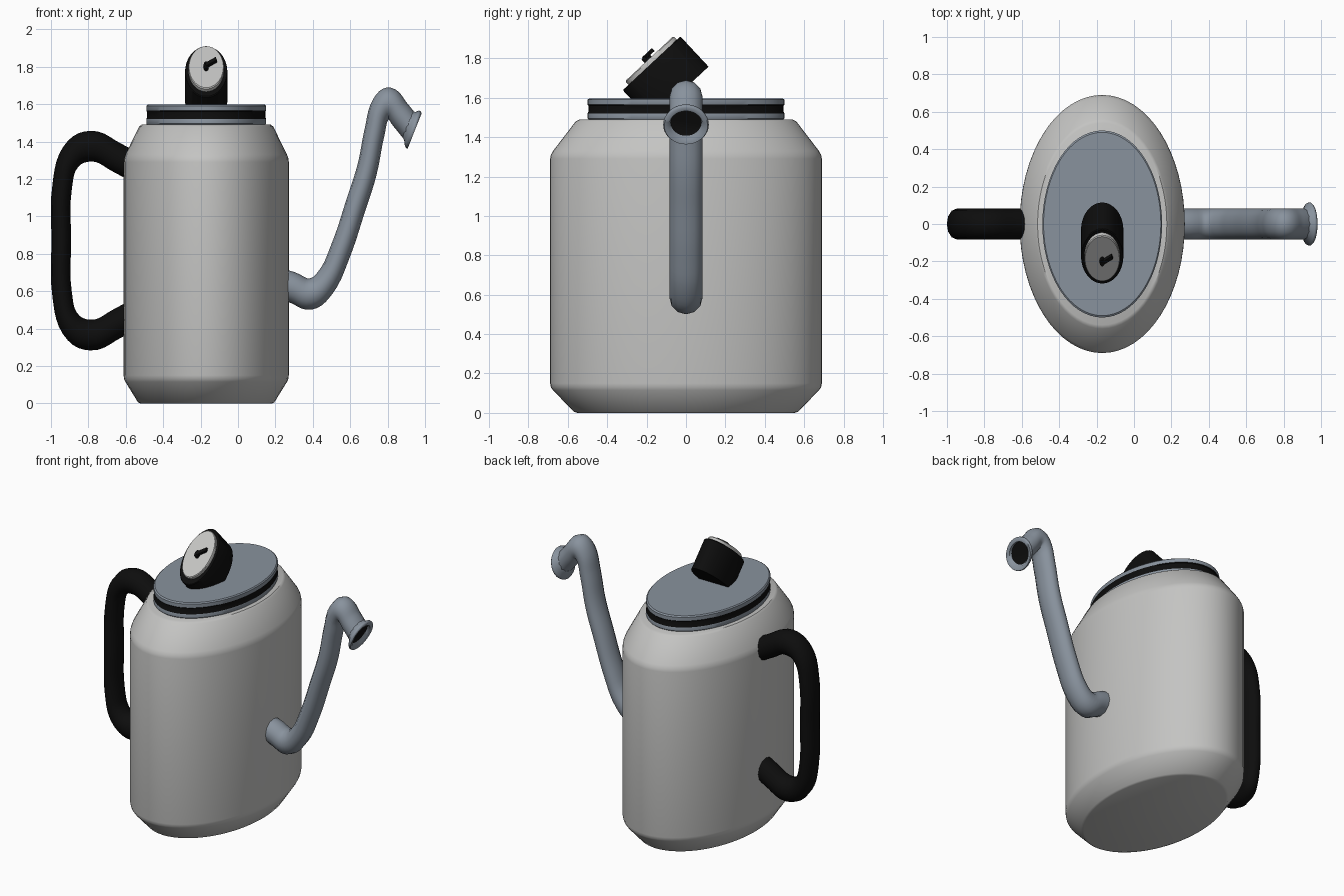
import bpy, bmesh
from math import sin, cos, pi, radians
from mathutils import Vector, Matrix

cube = bpy.data.objects.get("Cube")
if cube:
    bpy.data.objects.remove(cube, do_unlink=True)

SQUASH = 0.64      # everything is narrower in x than in y
CX = -0.17         # centre of the body


def material(name, rgb):
    m = bpy.data.materials.new(name)
    m.use_nodes = True
    m.diffuse_color = (*rgb, 1)
    m.node_tree.nodes["Principled BSDF"].inputs["Base Color"].default_value = (*rgb, 1)
    return m


pale = material("pale metal", (0.55, 0.55, 0.54))
steel = material("blue steel", (0.25, 0.29, 0.34))
black = material("black plastic", (0.004, 0.004, 0.004))


def finish(ob, angle=35):
    bpy.ops.object.select_all(action="DESELECT")
    ob.select_set(True)
    bpy.context.view_layer.objects.active = ob
    bpy.ops.object.shade_smooth_by_angle(angle=radians(angle))
    return ob


def lathe(name, profile, mats, band=None, matrix=Matrix(), n=64, angle=35, caps=(True, True)):
    """Rings of (radius, height) joined up; band(i) picks the material slot."""
    bm = bmesh.new()
    rings = [[bm.verts.new((r * cos(2 * pi * k / n), r * sin(2 * pi * k / n), z))
              for k in range(n)] for r, z in profile]
    for i, (a, b) in enumerate(zip(rings, rings[1:])):
        for k in range(n):
            f = bm.faces.new((a[k], a[(k + 1) % n], b[(k + 1) % n], b[k]))
            f.material_index = band(i) if band else 0
    if caps[0]:
        bm.faces.new(rings[0][::-1])
    if caps[1]:
        bm.faces.new(rings[-1]).material_index = band(len(rings) - 1) if band else 0
    bm.transform(matrix)
    me = bpy.data.meshes.new(name)
    bm.to_mesh(me)
    bm.free()
    for m in mats:
        me.materials.append(m)
    ob = bpy.data.objects.new(name, me)
    bpy.context.collection.objects.link(ob)
    return finish(ob, angle)


def tube(name, path, radius, mat, sides=4):
    """Round tube through (x, z) points, squashed in x like the body."""
    cu = bpy.data.curves.new(name, "CURVE")
    cu.dimensions = "3D"
    cu.bevel_depth, cu.bevel_resolution, cu.resolution_u = radius, sides, 5
    cu.use_fill_caps = True
    s = cu.splines.new("BEZIER")
    s.bezier_points.add(len(path) - 1)
    for p, (x, z) in zip(s.bezier_points, path):
        p.co = (x / SQUASH, 0, z)
        p.handle_left_type = p.handle_right_type = "AUTO"
    tmp = bpy.data.objects.new(name + "_curve", cu)
    bpy.context.collection.objects.link(tmp)
    bpy.context.view_layer.update()
    me = bpy.data.meshes.new_from_object(tmp.evaluated_get(bpy.context.evaluated_depsgraph_get()))
    bpy.data.objects.remove(tmp, do_unlink=True)
    me.transform(Matrix.Diagonal((SQUASH, 1, 1, 1)))
    me.materials.clear()
    me.materials.append(mat)
    ob = bpy.data.objects.new(name, me)
    bpy.context.collection.objects.link(ob)
    return finish(ob, 50)


oval = Matrix.Translation((CX, 0, 0)) @ Matrix.Diagonal((SQUASH, 1, 1, 1))

# Body with sloped foot and shoulder
lathe("body", [(0.55, 0), (0.57, 0.006), (0.675, 0.115), (0.686, 0.13), (0.69, 0.15),
               (0.69, 1.29), (0.686, 1.31), (0.675, 1.33), (0.56, 1.48), (0.54, 1.49)],
      [pale], matrix=oval)

# Lid: two steel plates around a black seal
lathe("lid", [(0.495, 1.49), (0.5, 1.495), (0.5, 1.52), (0.495, 1.53), (0.495, 1.56),
              (0.5, 1.565), (0.5, 1.59), (0.49, 1.597)],
      [steel, black], band=lambda i: int(2 <= i <= 4), matrix=oval)

# Tilted knob with a dial plate and pointer
tilt = (Matrix.Translation((CX, -0.175, 1.775)) @ Matrix.Rotation(radians(43), 4, "X")
        @ Matrix.Diagonal((0.565, 1, 1, 1)))
lathe("knob", [(0.2, -0.21), (0.2, -0.005), (0.195, 0)], [black], matrix=tilt)
lathe("dial", [(0.168, 0), (0.168, 0.02), (0.162, 0.025)], [pale], matrix=tilt @ Matrix.Translation((0, 0.008, 0)))
lathe("pointer_hub", [(0.024, 0.02), (0.024, 0.05)], [black], matrix=tilt, n=16)

bm = bmesh.new()
bmesh.ops.create_cube(bm, size=1)
arm = (tilt @ Matrix.Translation((0.045, 0.02, 0.045)) @ Matrix.Rotation(radians(25), 4, "Z")
       @ Matrix.Diagonal((0.11, 0.025, 0.02, 1)))
bm.transform(arm)
me = bpy.data.meshes.new("pointer_arm")
bm.to_mesh(me)
bm.free()
me.materials.append(black)
bpy.context.collection.objects.link(bpy.data.objects.new("pointer_arm", me))

# Handle: upper half mirrored about its middle
MID = 0.87
upper = [(-0.55, 1.26), (-0.64, 1.31), (-0.79, 1.375), (-0.9, 1.31), (-0.94, 1.16)]
tube("handle", upper + [(-0.945, MID)] + [(x, 2 * MID - z) for x, z in reversed(upper)],
     0.082, black)

# Spout
tube("spout", [(0.2, 0.645), (0.29, 0.62), (0.39, 0.585), (0.47, 0.65), (0.55, 0.82),
               (0.63, 1.06), (0.69, 1.25), (0.73, 1.45), (0.765, 1.575), (0.81, 1.605),
               (0.87, 1.54), (0.915, 1.485)], 0.084, steel)

# Flared mouth with a dark opening
aim = Vector((1, 0, -0.62)).to_track_quat("Z", "Y").to_matrix().to_4x4()
mouth = Matrix.Diagonal((SQUASH, 1, 1, 1)) @ Matrix.Translation((0.938 / SQUASH, 0, 1.463)) @ aim
lathe("spout_mouth", [(0.08, -0.06), (0.09, -0.035), (0.112, -0.015), (0.116, 0), (0.11, 0.012),
                      (0.085, 0.005), (0.078, -0.02)],
      [steel, black], band=lambda i: int(i == 6), matrix=mouth, n=32, angle=60)
